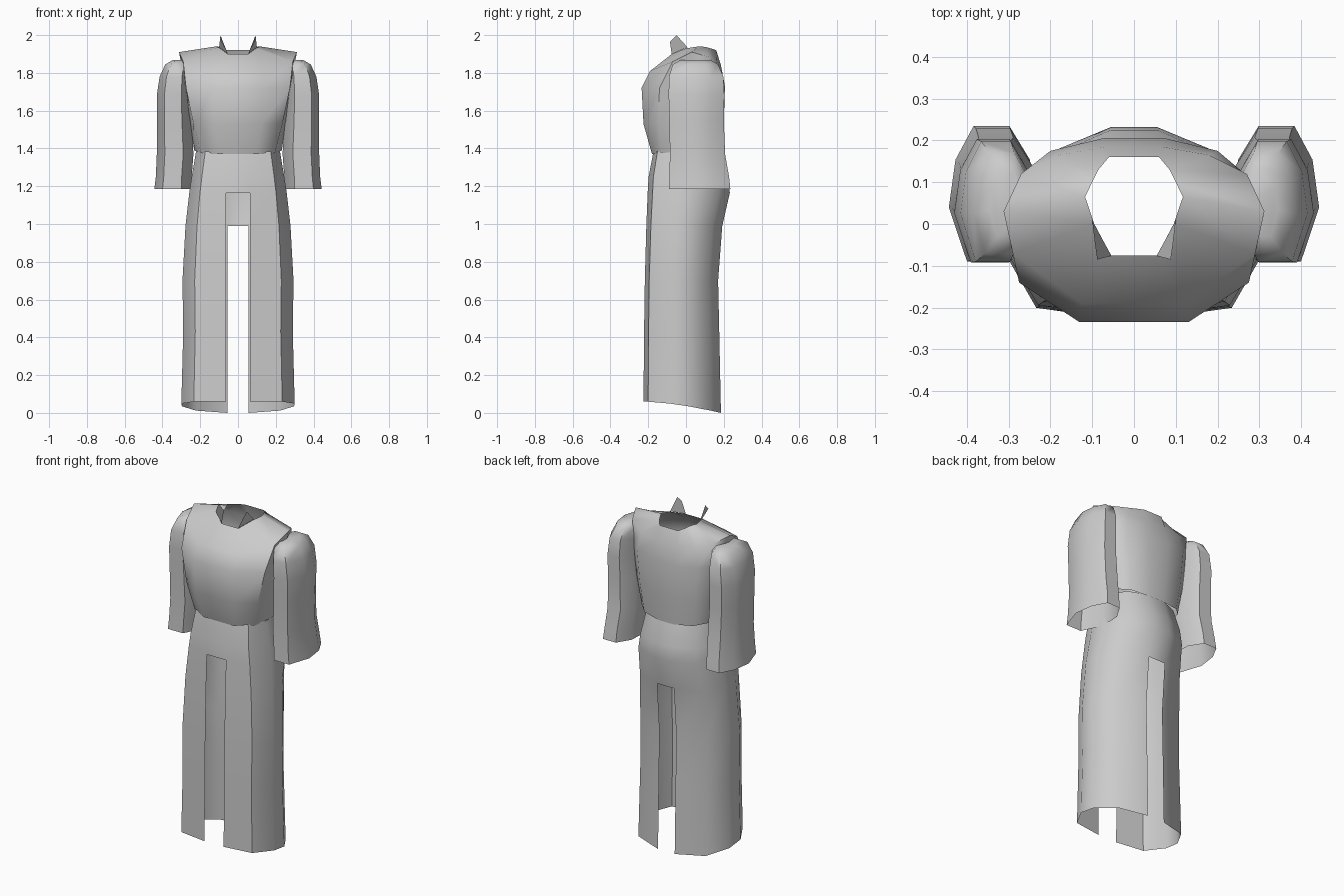
import bpy, bmesh, math

if "Cube" in bpy.data.objects:
    bpy.data.objects.remove(bpy.data.objects["Cube"])

cloth = bpy.data.materials.new("grey cloth")
cloth.use_nodes = True
GREY = (0.6, 0.6, 0.6, 1)
cloth.diffuse_color = GREY
cloth.node_tree.nodes["Principled BSDF"].inputs["Base Color"].default_value = GREY


def finish(name, bm, angle=50):
    bmesh.ops.recalc_face_normals(bm, faces=bm.faces)
    mesh = bpy.data.meshes.new(name)
    bm.to_mesh(mesh)
    bm.free()
    mesh.materials.append(cloth)
    obj = bpy.data.objects.new(name, mesh)
    bpy.context.collection.objects.link(obj)
    bpy.ops.object.select_all(action="DESELECT")
    obj.select_set(True)
    bpy.context.view_layer.objects.active = obj
    bpy.ops.object.shade_smooth_by_angle(angle=math.radians(angle))
    return obj


def loft(bm, rings, keep=lambda level, side: True):
    """Bridge closed rings of equal length, skipping faces that keep() rejects."""
    loops = [[bm.verts.new(p) for p in ring] for ring in rings]
    for level, (a, b) in enumerate(zip(loops, loops[1:])):
        n = len(a)
        for i in range(n):
            j = (i + 1) % n
            if keep(level, i):
                bm.faces.new((a[i], a[j], b[j], b[i]))
    return loops


def both_sides(half):
    """Left half, front to back, then the right half, back to front."""
    return half + [(-x, y, z) for x, y, z in reversed(half)]


# Skirt: height, half width, front y, back y, with open slits front and back
def skirt_ring(z, w, front, back):
    depth = back - front
    shape = [(0.063, 0), (0.78 * w, 0.06), (w, 0.34), (w * 0.99, 0.58), (0.74 * w, 0.87), (0.055, 1)]
    drop = 0.06 if z == 0 else 0
    return both_sides([(x, front + t * depth, z + drop * (1 - t ** 1.6)) for x, t in shape])


skirt_levels = [
    (0, 0.3, -0.225, 0.185), (0.43, 0.29, -0.222, 0.176), (0.7, 0.294, -0.218, 0.17),
    (0.99, 0.278, -0.21, 0.192), (1.165, 0.258, -0.203, 0.232),
    (1.25, 0.245, -0.198, 0.225), (1.385, 0.222, -0.172, 0.18)]
FRONT, BACK = 11, 5
bm = bmesh.new()
loft(bm, [skirt_ring(*r) for r in skirt_levels],
     lambda level, side: not (side == FRONT and level < 4 or side == BACK and level < 3))
finish("skirt", bm)

# Bodice: waist, ribs, chest, shoulders and neck opening
bodice_levels = [
    [(.1, -.18, 1.37), (.195, -.13, 1.375), (.232, .02, 1.39), (.215, .11, 1.39), (.16, .165, 1.38), (.05, .19, 1.37)],
    [(.125, -.225, 1.53), (.235, -.15, 1.53), (.256, .02, 1.55), (.24, .12, 1.55), (.18, .175, 1.54), (.06, .2, 1.53)],
    [(.13, -.235, 1.72), (.275, -.14, 1.72), (.283, .02, 1.75), (.265, .12, 1.75), (.2, .175, 1.74), (.07, .206, 1.73)],
    [(.125, -.19, 1.81), (.29, -.07, 1.86), (.312, .03, 1.91), (.27, .12, 1.885), (.18, .165, 1.85), (.065, .185, 1.84)],
    [(.055, -.075, 1.9), (.095, 0, 1.93), (.117, .065, 1.94), (.1, .1, 1.938), (.085, .13, 1.93), (.06, .16, 1.92)]]
bm = bmesh.new()
loft(bm, [both_sides(r) for r in bodice_levels])
finish("bodice", bm)

# Collar: one pointed flap on each side of the neck
bm = bmesh.new()
for s in (1, -1):
    bm.faces.new([bm.verts.new((s * x, y, z)) for x, y, z in
                  [(.054, -.076, 1.9), (.088, -.085, 1.965), (.093, -.05, 2), (.1, .008, 1.935)]])
finish("collar", bm)


# Sleeves: height, inner x, outer x, front y, back y
def sleeve_ring(z, inner, outer, front, back, s):
    shape = [(.28, 0), (.78, 0), (1, .4), (.92, .75), (.7, 1), (.27, 1), (.02, .75), (0, .35)]
    return [(s * (inner + u * (outer - inner)), front + v * (back - front), z) for u, v in shape]


sleeve_levels = [
    (1.185, .245, .443, -.09, .235), (1.25, .245, .435, -.088, .228), (1.37, .236, .43, -.085, .207),
    (1.55, .245, .43, -.088, .2), (1.68, .25, .43, -.092, .203), (1.78, .25, .415, -.09, .198),
    (1.845, .25, .385, -.07, .17), (1.868, .265, .345, -.03, .13)]
for name, s in (("left_sleeve", 1), ("right_sleeve", -1)):
    bm = bmesh.new()
    loops = loft(bm, [sleeve_ring(*r, s) for r in sleeve_levels])
    bm.faces.new(loops[-1])
    finish(name, bm)
